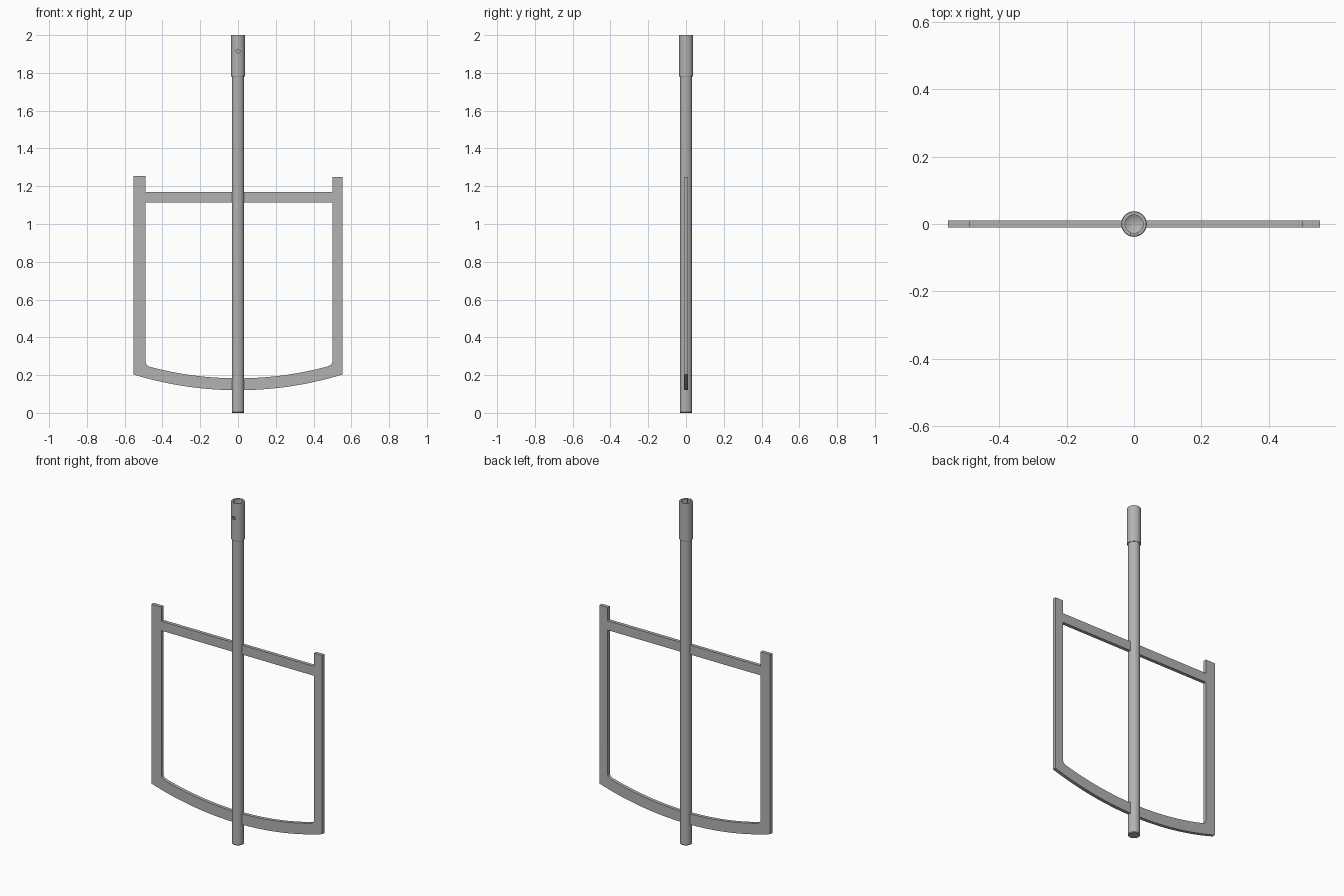
import bpy, bmesh, math
from mathutils import Matrix

cube = bpy.data.objects.get("Cube")
if cube:
    bpy.data.objects.remove(cube, do_unlink=True)

steel = bpy.data.materials.new("grey steel")
steel.use_nodes = True
GREY = (0.45, 0.45, 0.45, 1)
steel.diffuse_color = GREY
steel.node_tree.nodes["Principled BSDF"].inputs["Base Color"].default_value = GREY


def make(name, bm):
    bmesh.ops.recalc_face_normals(bm, faces=bm.faces)
    mesh = bpy.data.meshes.new(name)
    bm.to_mesh(mesh)
    bm.free()
    mesh.materials.append(steel)
    obj = bpy.data.objects.new(name, mesh)
    bpy.context.collection.objects.link(obj)
    return obj


def smooth(obj):
    bpy.ops.object.select_all(action="DESELECT")
    obj.select_set(True)
    bpy.context.view_layer.objects.active = obj
    bpy.ops.object.shade_smooth_by_angle(angle=math.radians(30))


def lathe(name, profile, steps=48):
    """Turn an (r, z) profile around the z axis."""
    bm = bmesh.new()
    verts = [bm.verts.new((r, 0, z)) for r, z in profile]
    edges = [bm.edges.new(pair) for pair in zip(verts, verts[1:])]
    bmesh.ops.spin(bm, geom=verts + edges, cent=(0, 0, 0), axis=(0, 0, 1),
                   angle=math.tau, steps=steps, use_merge=True)
    bmesh.ops.remove_doubles(bm, verts=bm.verts, dist=0.0001)
    return make(name, bm)


def plate(name, outline, half=0.01):
    """Extrude an (x, z) outline through the blade thickness."""
    bm = bmesh.new()
    face = bm.faces.new([bm.verts.new((x, -half, z)) for x, z in outline])
    new = bmesh.ops.extrude_face_region(bm, geom=[face])["geom"]
    bmesh.ops.translate(bm, vec=(0, 2 * half, 0),
                        verts=[v for v in new if isinstance(v, bmesh.types.BMVert)])
    return make(name, bm)


# Central shaft with lightly chamfered foot
shaft = lathe("shaft", [(0, 0), (0.03, 0), (0.033, 0.004), (0.033, 1.79), (0, 1.79)])
smooth(shaft)

# Coupling sleeve with a blind, cone-bottomed bore
sleeve = lathe("coupling_sleeve", [
    (0, 1.78), (0.036, 1.78), (0.038, 1.783), (0.038, 1.997),
    (0.036, 2), (0.027, 2), (0.027, 1.82), (0, 1.803)])

# Keyway inside the bore and a set-screw hole in its front wall
bm = bmesh.new()
bmesh.ops.create_cube(bm, size=1, matrix=Matrix.Translation((0, -0.024, 1.93))
                      @ Matrix.Diagonal((0.022, 0.02, 0.2, 1)))
keyway = make("keyway_cutter", bm)
bm = bmesh.new()
bmesh.ops.create_cone(bm, cap_ends=True, segments=24, radius1=0.01, radius2=0.01,
                      depth=0.04, matrix=Matrix.Translation((0, -0.035, 1.915))
                      @ Matrix.Rotation(math.pi / 2, 4, "X"))
hole = make("screw_hole_cutter", bm)
for cutter in (keyway, hole):
    cutter.hide_render = True
    cutter.hide_set(True)
    cut = sleeve.modifiers.new(cutter.name, "BOOLEAN")
    cut.operation = "DIFFERENCE"
    cut.solver = "EXACT"
    cut.object = cutter
smooth(sleeve)

# U-shaped paddle: two uprights joined by a curved bottom blade
LEFT, RIGHT, IN_LEFT, IN_RIGHT = -0.552, 0.552, -0.489, 0.5
CENTRE_Z, R_OUT, R_IN = 1.997, 1.877, 1.814


def arc(x0, x1, radius, count=32):
    xs = [x0 + (x1 - x0) * i / count for i in range(count + 1)]
    return [(x, CENTRE_Z - math.sqrt(radius ** 2 - x ** 2)) for x in xs]


def fillet(x, side):
    """Rounded inner corner, listed from the upright to the blade."""
    z = arc(x, 0, R_IN)[0][1]
    return [(x, z + 0.02), (x + side * 0.002, z + 0.009), (x + side * 0.008, z + 0.002)]


outline = [(LEFT, 1.253)] + arc(LEFT, RIGHT, R_OUT) + [(RIGHT, 1.248), (IN_RIGHT, 1.248)]
outline += fillet(IN_RIGHT, -1) + arc(IN_RIGHT - 0.02, IN_LEFT + 0.02, R_IN)
outline += fillet(IN_LEFT, 1)[::-1] + [(IN_LEFT, 1.253)]
smooth(plate("paddle_frame", outline))

# Straight crossbar halves between the uprights and the shaft
for name, x0, x1 in (("right_crossbar", IN_LEFT, -0.02), ("left_crossbar", 0.02, IN_RIGHT)):
    plate(name, [(x0, 1.115), (x1, 1.115), (x1, 1.17), (x0, 1.17)])
